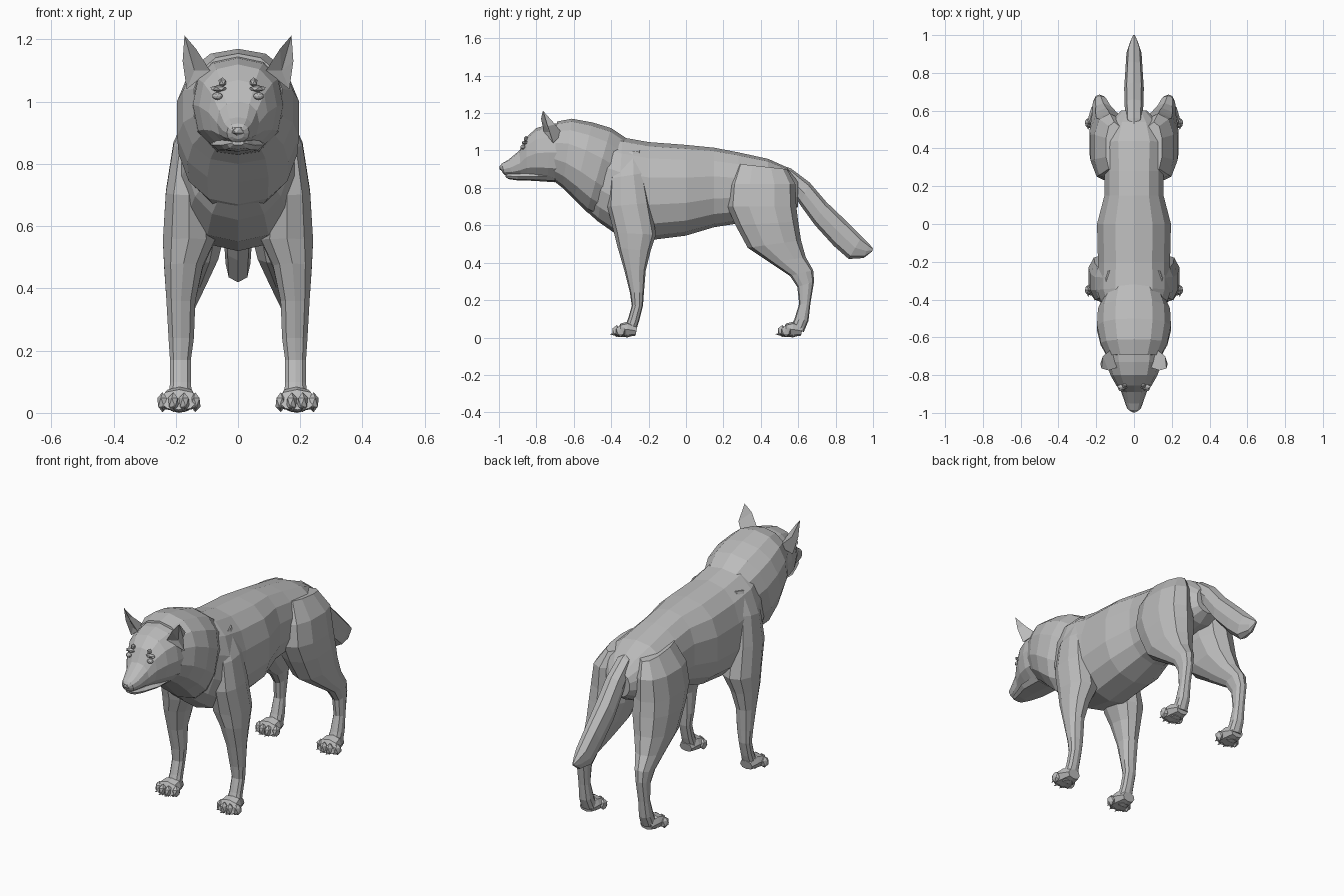
import bpy
import bmesh
from math import sin, cos, pi
from mathutils import Matrix, Vector

cube = bpy.data.objects.get("Cube")
if cube:
    bpy.data.objects.remove(cube)

fur = bpy.data.materials.new("grey_fur")
fur.use_nodes = True
GREY = (0.5, 0.5, 0.5, 1)
fur.diffuse_color = GREY
fur.node_tree.nodes["Principled BSDF"].inputs["Base Color"].default_value = GREY


def finish(name, bm):
    """Turn a bmesh into a flat-shaded object in the fur colour."""
    bmesh.ops.recalc_face_normals(bm, faces=bm.faces)
    mesh = bpy.data.meshes.new(name)
    bm.to_mesh(mesh)
    bm.free()
    mesh.materials.append(fur)
    obj = bpy.data.objects.new(name, mesh)
    bpy.context.collection.objects.link(obj)
    return obj


def squash(value, power):
    return abs(value) ** power * (1 if value > 0 else -1)


def add_loft(bm, rings, sides, power=0.85):
    """Skin oval rings: start (y, z), end (y, z), x from, x to."""
    rows = []
    for ya, za, yb, zb, xa, xb in rings:
        row = []
        for i in range(sides):
            angle = 2 * pi * i / sides
            t = 0.5 - 0.5 * squash(cos(angle), power)
            x = (xa + xb) / 2 + (xb - xa) / 2 * squash(sin(angle), power)
            row.append(bm.verts.new((x, ya + (yb - ya) * t, za + (zb - za) * t)))
        rows.append(row)
    for low, high in zip(rows, rows[1:]):
        for i in range(sides):
            j = (i + 1) % sides
            bm.faces.new((low[i], low[j], high[j], high[i]))
    bm.faces.new(rows[0])
    bm.faces.new(rows[-1])


def centred(name, rings, sides, power=0.85):
    bm = bmesh.new()
    add_loft(bm, [(*ring[:4], -ring[4], ring[4]) for ring in rings], sides, power)
    return finish(name, bm)


def add_blob(bm, place, size, detail=1):
    matrix = Matrix.Translation(place) @ Matrix.Diagonal((*size, 1))
    bmesh.ops.create_icosphere(bm, subdivisions=detail, radius=1, matrix=matrix)


def both_sides(name, build, *args):
    """Build a part on the left and its reflection on the right."""
    for side, sign in (("left", 1), ("right", -1)):
        bm = bmesh.new()
        build(bm, *args)
        for v in bm.verts:
            v.co.x *= sign
        finish(f"{side}_{name}", bm)


# Trunk, from chest to rump
centred("torso", [
    (-.56, .70, -.50, 1.09, .10), (-.47, .62, -.42, 1.08, .17),
    (-.37, .55, -.34, 1.07, .20), (-.20, .52, -.20, 1.045, .195),
    (0, .545, 0, 1.03, .20), (.15, .59, .15, 1.015, .16),
    (.28, .61, .28, .99, .16), (.42, .64, .44, .955, .17),
    (.54, .66, .54, .91, .13), (.60, .70, .60, .84, .07)], 14)

# Thick neck fur overlapping the chest
centred("neck_ruff", [
    (-.49, .65, -.31, 1.06, .16), (-.53, .67, -.40, 1.12, .195),
    (-.60, .74, -.50, 1.15, .20), (-.66, .80, -.61, 1.17, .18),
    (-.71, .84, -.69, 1.155, .145)], 14)

# Skull, muzzle and lower jaw
centred("head", [
    (-.66, .83, -.64, 1.15, .15), (-.74, .84, -.73, 1.14, .145),
    (-.80, .85, -.80, 1.12, .125), (-.85, .86, -.855, 1.07, .095),
    (-.885, .864, -.89, 1.0, .068), (-.93, .866, -.95, .95, .05),
    (-.97, .87, -.985, .93, .036), (-.98, .88, -.995, .915, .02)], 12)
centred("lower_jaw", [
    (-.70, .83, -.70, .90, .09), (-.82, .838, -.82, .885, .085),
    (-.90, .84, -.90, .88, .055), (-.95, .847, -.95, .88, .035),
    (-.966, .86, -.966, .875, .02)], 8)
nose = bmesh.new()
add_blob(nose, (0, -.98, .908), (.027, .02, .02))
finish("nose", nose)


# Eyes with heavy lids and brows
def eye(bm):
    add_blob(bm, (.066, -.872, 1.018), (.017, .014, .012), 2)


def brow(bm):
    add_blob(bm, (.062, -.862, 1.042), (.03, .016, .011))
    add_blob(bm, (.05, -.856, 1.062), (.014, .012, .016))


both_sides("eye", eye)
both_sides("brow", brow)


# Cupped, pointed ears
def ear(bm):
    points = dict(
        inner=(.09, -.76, 1.10), inner_mid=(.135, -.775, 1.17),
        tip=(.172, -.765, 1.213), outer_mid=(.178, -.74, 1.13),
        outer=(.165, -.71, 1.04), back=(.115, -.66, 1.09),
        back_mid=(.165, -.70, 1.14), hollow=(.14, -.73, 1.10))
    v = {key: bm.verts.new(place) for key, place in points.items()}
    rim = ["inner", "inner_mid", "tip", "outer_mid", "outer"]
    for a, b in zip(rim, rim[1:] + rim[:1]):
        bm.faces.new((v[a], v[b], v["hollow"]))
    for names in (("inner", "back", "back_mid", "inner_mid"),
                  ("inner_mid", "back_mid", "tip"),
                  ("tip", "back_mid", "outer_mid"),
                  ("outer_mid", "back_mid", "back", "outer"),
                  ("inner", "outer", "back")):
        bm.faces.new([v[n] for n in names])


both_sides("ear", ear)

# Legs, from shoulder or hip down to the ankle
both_sides("front_leg", add_loft, [
    (-.38, .98, -.24, 1.0, .08, .15), (-.41, .85, -.22, .88, .08, .21),
    (-.42, .70, -.19, .72, .08, .235), (-.385, .56, -.16, .55, .07, .245),
    (-.365, .48, -.19, .46, .11, .24), (-.33, .36, -.215, .36, .135, .232),
    (-.30, .24, -.225, .24, .14, .225), (-.29, .17, -.23, .17, .15, .22),
    (-.31, .10, -.25, .09, .15, .22), (-.33, .05, -.27, .03, .145, .225)], 10)
both_sides("hind_leg", add_loft, [
    (.27, .93, .54, .90, .06, .15), (.23, .82, .585, .82, .04, .215),
    (.22, .70, .59, .70, .03, .235), (.265, .60, .60, .62, .03, .24),
    (.33, .48, .615, .52, .06, .235), (.45, .40, .64, .43, .10, .225),
    (.555, .33, .68, .36, .135, .22), (.595, .27, .685, .30, .15, .215),
    (.605, .18, .665, .18, .155, .215), (.58, .10, .655, .09, .15, .22),
    (.56, .05, .63, .03, .145, .225)], 10)


# Paws with four toes, claws and a sole pad
def paw(bm, shift):
    add_loft(bm, [(a + shift, b, c + shift, d, e, f) for a, b, c, d, e, f in (
        (-.27, .01, -.26, .06, .15, .225), (-.32, .003, -.31, .085, .135, .24),
        (-.36, .003, -.35, .075, .13, .25), (-.38, .01, -.37, .04, .14, .24))], 8)
    for i in range(4):
        x = .19 + (i - 1.5) * .035
        y = shift - (.37 if i in (1, 2) else .35)
        add_blob(bm, (x, y, .034), (.019, .028, .032))
        tilt = Matrix.Translation((x, y - .024, .018)) @ Matrix.Rotation(pi / 2, 4, "X")
        bmesh.ops.create_cone(bm, segments=4, radius1=.008, radius2=.001,
                              depth=.024, cap_ends=True, matrix=tilt)
    add_blob(bm, (.19, shift - .315, .012), (.035, .025, .012))


both_sides("front_paw", paw, 0)
both_sides("hind_paw", paw, .885)

# Drooping bushy tail
centred("tail", [
    (.44, .85, .44, .945, .03), (.56, .79, .56, .905, .045),
    (.61, .71, .66, .83, .05), (.69, .60, .75, .725, .052),
    (.79, .49, .86, .62, .045), (.87, .42, .94, .54, .04),
    (.95, .425, .98, .50, .02), (.995, .46, 1.0, .475, .006)], 8)
